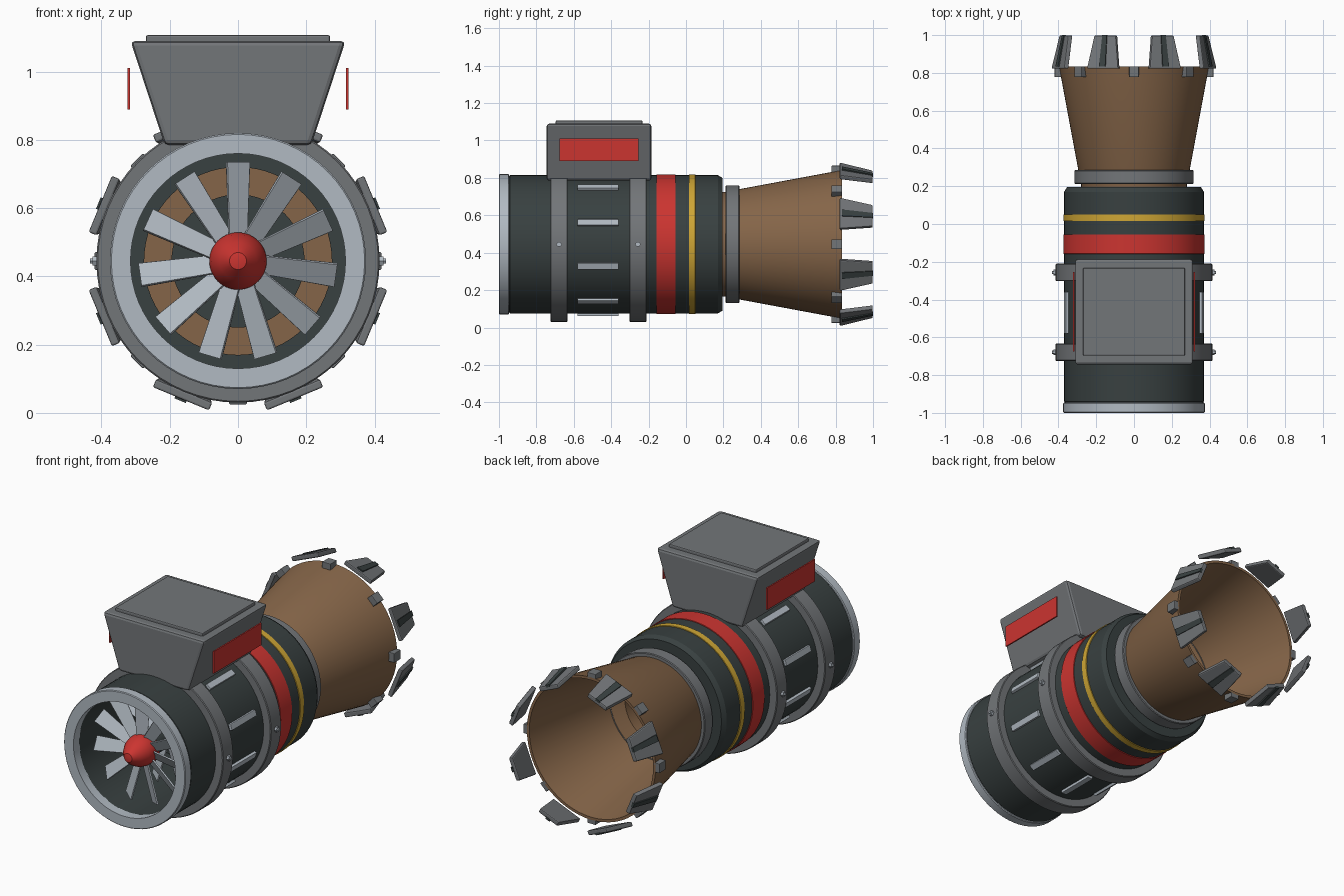
import bpy, bmesh
from math import pi, sin, cos, radians
from mathutils import Matrix, Vector

if "Cube" in bpy.data.objects:
    bpy.data.objects.remove(bpy.data.objects["Cube"])

AXIS_Z = 0.445


def material(name, r, g, b):
    m = bpy.data.materials.new(name)
    m.use_nodes = True
    m.diffuse_color = (r, g, b, 1)
    m.node_tree.nodes["Principled BSDF"].inputs["Base Color"].default_value = (r, g, b, 1)
    return m


DARK = material("dark green grey", 0.04, 0.052, 0.052)
METAL = material("gunmetal", 0.17, 0.18, 0.19)
SILVER = material("silver", 0.44, 0.49, 0.54)
RED = material("red", 0.6, 0.035, 0.03)
YELLOW = material("yellow", 0.62, 0.38, 0.035)
BRONZE = material("bronze", 0.235, 0.13, 0.065)


def finish(name, bm, mat, bevel=0, smooth=False):
    bmesh.ops.recalc_face_normals(bm, faces=bm.faces)
    mesh = bpy.data.meshes.new(name)
    bm.to_mesh(mesh)
    bm.free()
    mesh.materials.append(mat)
    ob = bpy.data.objects.new(name, mesh)
    bpy.context.collection.objects.link(ob)
    if bevel:
        mod = ob.modifiers.new("Bevel", "BEVEL")
        mod.width = bevel
        mod.segments = 2
    if smooth:
        bpy.ops.object.select_all(action="DESELECT")
        ob.select_set(True)
        bpy.context.view_layer.objects.active = ob
        bpy.ops.object.shade_smooth_by_angle(angle=radians(30))
    return ob


def lathe(name, profile, mat, closed=True, steps=64):
    """Spin (radius, y) points around the engine axis."""
    bm = bmesh.new()
    verts = [bm.verts.new((r, y, AXIS_Z)) for r, y in profile]
    edges = [bm.edges.new(p) for p in zip(verts, verts[1:])]
    if closed:
        edges.append(bm.edges.new((verts[-1], verts[0])))
    bmesh.ops.spin(bm, geom=verts + edges, cent=(0, 0, AXIS_Z), axis=(0, 1, 0),
                   angle=2 * pi, steps=steps, use_merge=True)
    bmesh.ops.remove_doubles(bm, verts=bm.verts, dist=1e-5)
    return finish(name, bm, mat, smooth=True)


def hoop(name, inner, outer, y0, y1, mat, c=0.004):
    return lathe(name, [(inner, y0), (outer - c, y0), (outer, y0 + c),
                        (outer, y1 - c), (outer - c, y1), (inner, y1)], mat)


def around(angle):
    """Local frame on the axis: x tangential, y along it, z outward."""
    return Matrix.Translation((0, 0, AXIS_Z)) @ Matrix.Rotation(angle, 4, "Y")


def block(bm, shape, frame=Matrix()):
    """Cube whose corners (each -1 or 1) are placed by a shape rule."""
    for v in bmesh.ops.create_cube(bm, size=2)["verts"]:
        v.co = frame @ Vector(shape(*v.co))


def box(cx, cy, cz, hx, hy, hz):
    return lambda x, y, z: (cx + hx * x, cy + hy * y, cz + hz * z)


def radial_set(name, count, shape, mat, start=0.0, bevel=0):
    bm = bmesh.new()
    for i in range(count):
        block(bm, shape, around(start + 2 * pi * i / count))
    return finish(name, bm, mat, bevel)


# Main casing with open intake duct
lathe("casing", [(0.315, -0.95), (0.362, -0.95), (0.37, -0.94), (0.37, 0.17),
                 (0.355, 0.195), (0.275, 0.195), (0.275, 0.1), (0.315, 0.1)], DARK)
hoop("intake_lip", 0.315, 0.375, -1.0, -0.946, SILVER)
hoop("front_clamp_ring", 0.36, 0.415, -0.725, -0.633, METAL)
hoop("rear_clamp_ring", 0.36, 0.415, -0.303, -0.21, METAL)
hoop("red_band", 0.36, 0.374, -0.158, -0.055, RED, 0.001)
hoop("yellow_band", 0.36, 0.374, 0.015, 0.05, YELLOW, 0.001)
hoop("nozzle_collar", 0.27, 0.315, 0.212, 0.285, METAL)

# Exhaust nozzle with a stepped throat
lathe("nozzle", [(0.195, 0.15), (0.28, 0.15), (0.28, 0.24), (0.292, 0.27), (0.397, 0.835),
                 (0.382, 0.835), (0.275, 0.285), (0.195, 0.26)], BRONZE)

# Compressor core, spinner and blades
lathe("core", [(0, -0.5), (0.195, -0.5), (0.195, 0.16), (0, 0.16)], DARK, False)
lathe("shaft", [(0.06, -0.85), (0.06, -0.48)], DARK, False, 24)
lathe("spinner", [(0, -0.975), (0.025, -0.97), (0.055, -0.935), (0.077, -0.895),
                  (0.084, -0.86), (0.084, -0.81), (0, -0.81)], RED, False, 32)


def blade(y_mid, tip):
    def shape(x, y, z):
        half = 0.04 if z > 0 else 0.028
        pitch = radians(35 if z > 0 else 25)
        u, t = x * half, y * 0.004
        return (u * cos(pitch) - t * sin(pitch), y_mid + u * sin(pitch) + t * cos(pitch),
                tip if z > 0 else 0.055)
    return shape


radial_set("fan_blades", 11, blade(-0.845, 0.29), SILVER)
radial_set("second_stage_blades", 11, blade(-0.62, 0.27), SILVER)

# Silver strips between the clamp rings, and side bolts
radial_set("casing_strips", 10, box(0, -0.47, 0.37, 0.017, 0.11, 0.014), SILVER, bevel=0.003)
bm = bmesh.new()
for side in (-1, 1):
    for y in (-0.679, -0.257):
        for radius, out in ((0.015, 0.415), (0.008, 0.422)):
            bmesh.ops.create_cone(
                bm, cap_ends=True, segments=6, radius1=radius, radius2=radius, depth=0.024,
                matrix=around(side * pi / 2) @ Matrix.Translation((0, y, out)))
finish("ring_bolts", bm, SILVER)

# Nozzle hinge blocks and petals
radial_set("hinge_blocks", 8, box(0, 0.806, 0.402, 0.026, 0.029, 0.018), METAL, bevel=0.003)


def petal(half_base, half_tip, low, high, y0, y1):
    def shape(x, y, z):
        fall = 0 if y < 0 else 0.035
        return (x * (half_tip if y > 0 else half_base), y1 if y > 0 else y0,
                (high if z > 0 else low) - fall)
    return shape


radial_set("nozzle_petals", 8, petal(0.09, 0.062, 0.412, 0.438, 0.822, 0.998),
           METAL, pi / 8, 0.006)
radial_set("petal_ribs", 8, petal(0.018, 0.013, 0.43, 0.443, 0.835, 1.0), DARK, pi / 8)

# Tapered gearbox housing on top
bm = bmesh.new()
block(bm, lambda x, y, z: (x * (0.315 if z > 0 else 0.215), -0.465 + 0.28 * y,
                           1.09 if z > 0 else 0.785))
finish("top_housing", bm, METAL, 0.014)
bm = bmesh.new()
block(bm, box(0, -0.465, 1.09, 0.27, 0.232, 0.017))
finish("housing_lid", bm, METAL, 0.006)
bm = bmesh.new()
for side in (-1, 1):
    block(bm, box(side * 0.32, -0.465, 0.95, 0.004, 0.21, 0.061))
finish("red_side_panels", bm, RED)
